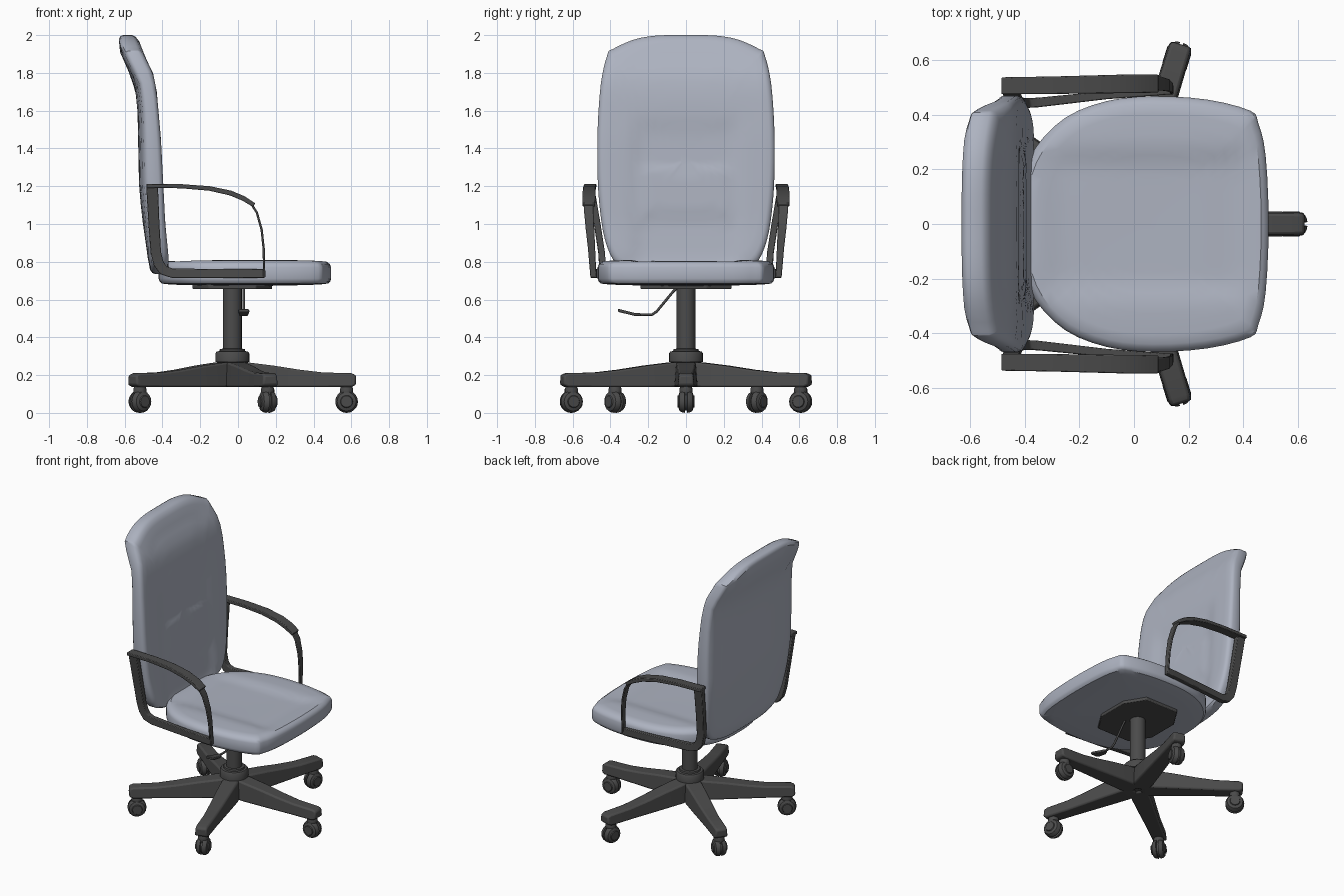
import bpy, bmesh
from math import cos, sin, pi, radians
from mathutils import Vector, Matrix

if "Cube" in bpy.data.objects:
    bpy.data.objects.remove(bpy.data.objects["Cube"])

DARK = bpy.data.materials.new("dark_plastic")
DARK.diffuse_color = (0.07, 0.07, 0.07, 1)
DARK.use_nodes = True
DARK.node_tree.nodes["Principled BSDF"].inputs["Base Color"].default_value = DARK.diffuse_color
CLOTH = bpy.data.materials.new("grey_blue_cloth")
CLOTH.diffuse_color = (0.42, 0.45, 0.53, 1)
CLOTH.use_nodes = True
CLOTH.node_tree.nodes["Principled BSDF"].inputs["Base Color"].default_value = CLOTH.diffuse_color


def loft(name, rings, mat, bevel=0.0):
    """Skin a list of equal-length closed rings and cap both ends."""
    bm = bmesh.new()
    vs = [[bm.verts.new(p) for p in r] for r in rings]
    n = len(vs[0])
    for a, b in zip(vs, vs[1:]):
        for i in range(n):
            j = (i + 1) % n
            bm.faces.new((a[i], a[j], b[j], b[i]))
    bm.faces.new(vs[0])
    bm.faces.new(vs[-1])
    bmesh.ops.recalc_face_normals(bm, faces=bm.faces)
    me = bpy.data.meshes.new(name)
    bm.to_mesh(me)
    bm.free()
    ob = bpy.data.objects.new(name, me)
    bpy.context.collection.objects.link(ob)
    me.materials.append(mat)
    if bevel:
        m = ob.modifiers.new("bevel", 'BEVEL')
        m.width, m.segments, m.limit_method = bevel, 2, 'ANGLE'
    return ob


def lathe(name, profile, matrix, mat=DARK, n=24):
    rings = [[matrix @ Vector((r * cos(2 * pi * i / n), r * sin(2 * pi * i / n), z))
              for i in range(n)] for r, z in profile]
    return loft(name, rings, mat)


def interp(table, t):
    if t <= table[0][0]:
        return table[0][1]
    for (a, va), (b, vb) in zip(table, table[1:]):
        if t <= b:
            return va + (vb - va) * (t - a) / (b - a)
    return table[-1][1]


def smooth_outline(half, steps=3):
    """Mirror a half outline and round it with a closed Catmull-Rom spline."""
    pts = [Vector(p) for p in half]
    pts += [Vector((-p.x, p.y)) for p in reversed(pts[1:-1])]
    n, out = len(pts), []
    for i in range(n):
        a, b, c, d = (pts[(i + k) % n] for k in (-1, 0, 1, 2))
        for s in range(steps):
            t = s / steps
            out.append(0.5 * (2 * b + (c - a) * t + (2 * a - 5 * b + 4 * c - d) * t * t
                              + (3 * b - a - 3 * c + d) * t ** 3))
    return out


def cushion(name, half, centre, place):
    inner = [0.06 + 0.08 * i for i in range(12)]
    rings = [(s, 0.0) for s in inner[::2]]
    rings += [(0.965, 0.03), (0.99, 0.12), (1, 0.25), (1, 0.75), (0.985, 0.9), (0.96, 0.97)]
    rings += [(s, 1.0) for s in reversed(inner)]
    out = smooth_outline(half)
    return loft(name, [[place(p.x * s, centre + (p.y - centre) * s, h, s) for p in out]
                       for s, h in rings], CLOTH)


def dip(u, edge=0.2, soft=0.1):
    t = min(max((abs(u) - edge) / soft, 0), 1)
    return 1 - t * t * (3 - 2 * t)


# seat cushion: outline in (y, x), dished between side bolsters
def place_seat(u, v, h, s):
    z = 0.672 + 0.01 * s * s + 0.118 * h
    if h == 1:
        z += 0.018 * (1 - s ** 4) - 0.016 * dip(u) * dip(v - 0.05, 0.3, 0.12)
    return (v, u, z)


cushion("seat", [(0, -0.42), (0.15, -0.41), (0.28, -0.36), (0.39, -0.25), (0.45, -0.1),
                 (0.468, 0.07), (0.455, 0.27), (0.415, 0.425), (0.37, 0.455), (0.25, 0.482),
                 (0, 0.493)], 0.04, place_seat)

# backrest: outline in (y, z), rear and front faces follow side profiles
REAR = [(0.73, -0.465), (1.05, -0.51), (1.2, -0.524), (1.6, -0.532), (1.74, -0.547),
        (1.85, -0.60), (1.93, -0.633), (2.0, -0.635)]
FRONT = [(0.73, -0.36), (0.85, -0.37), (1.0, -0.385), (1.2, -0.395), (1.45, -0.408),
         (1.7, -0.43), (1.8, -0.45), (1.88, -0.49), (2.0, -0.535)]


def place_back(u, v, h, s):
    r, f = interp(REAR, v), interp(FRONT, v)
    x = r + (f - r) * h + 0.03 * (abs(u) / 0.47) ** 3 * (1 - h)
    if h == 1:
        x -= 0.015 * dip(u, 0.22) * dip(v - 1.15, 0.3, 0.15)
        x += 0.01 * dip(u, 0.22, 0.04) * dip(v - 1.17, 0.11, 0.04)
    return (x, u, v)


cushion("backrest", [(0, 0.735), (0.2, 0.74), (0.32, 0.765), (0.385, 0.81), (0.43, 0.92),
                     (0.455, 1.07), (0.468, 1.25), (0.468, 1.5), (0.45, 1.75), (0.415, 1.9),
                     (0.39, 1.925), (0.28, 1.975), (0.16, 1.997), (0, 2.0)], 1.35, place_back)


# armrests: strips given as (x, y, z, width across, thickness)
def strip(name, pts, side):
    rings = []
    for i, (x, y, z, w, t) in enumerate(pts):
        a, b = pts[max(i - 1, 0)], pts[min(i + 1, len(pts) - 1)]
        d = Vector((b[0] - a[0], 0, b[2] - a[2])).normalized()
        nrm = Vector((-d.z, 0, d.x)) * t / 2
        c, wy = Vector((x, y * side, z)), Vector((0, w / 2, 0))
        rings.append([c + nrm + wy, c + nrm - wy, c - nrm - wy, c - nrm + wy])
    return loft(name, rings, DARK, 0.004)


POST = [(-0.455, 0.505, 1.205, 0.035, 0.062), (-0.445, 0.47, 1.0, 0.035, 0.058),
        (-0.435, 0.447, 0.85, 0.035, 0.055), (-0.42, 0.443, 0.79, 0.035, 0.055),
        (-0.395, 0.443, 0.755, 0.035, 0.053), (-0.35, 0.445, 0.74, 0.035, 0.05),
        (-0.1, 0.472, 0.738, 0.03, 0.046), (0.14, 0.49, 0.738, 0.03, 0.046)]
PAD = [(-0.485, 0.506, 1.202, 0.062, 0.022), (-0.3, 0.508, 1.2, 0.064, 0.022),
       (-0.15, 0.511, 1.188, 0.066, 0.024), (-0.04, 0.513, 1.164, 0.068, 0.026),
       (0.03, 0.514, 1.135, 0.068, 0.026), (0.085, 0.514, 1.1, 0.066, 0.022)]
STRUT = [(0.065, 0.515, 1.115, 0.052, 0.012), (0.1, 0.514, 1.06, 0.05, 0.012),
         (0.125, 0.508, 0.97, 0.045, 0.012), (0.136, 0.5, 0.87, 0.038, 0.012),
         (0.139, 0.49, 0.716, 0.032, 0.012)]
for side, tag in ((1, "left"), (-1, "right")):
    strip("arm_post_" + tag, POST, side)
    strip("arm_pad_" + tag, PAD, side)
    strip("arm_strut_" + tag, STRUT, side)

# mounting plate under the seat
loft("seat_plate", [[(-0.03 + a * 0.21, b * 0.24, z) for a, b in
                     ((1, .45), (.6, 1), (-.6, 1), (-1, .45), (-1, -.45), (-.6, -1), (.6, -1), (1, -.45))]
                    for z in (0.655, 0.685)], DARK, 0.005)

# gas column and hub
CX = -0.03
C = Matrix.Translation((CX, 0, 0))
lathe("column", [(0.05, 0.2), (0.05, 0.665)], C)
lathe("hub", [(0.05, 0.15), (0.07, 0.2), (0.07, 0.265), (0.09, 0.27), (0.09, 0.315),
              (0.083, 0.325), (0.068, 0.327), (0.066, 0.338), (0.05, 0.34)], C)

# five legs with twin-wheel casters
LEG = [(0.02, 0.058, 0.14, 0.272), (0.1, 0.062, 0.136, 0.265), (0.22, 0.058, 0.136, 0.25),
       (0.36, 0.052, 0.136, 0.228), (0.48, 0.047, 0.136, 0.214), (0.63, 0.045, 0.137, 0.21),
       (0.655, 0.042, 0.148, 0.2)]
WHEEL = [(0.015, -0.046), (0.03, -0.046), (0.033, -0.04), (0.05, -0.034), (0.058, -0.02),
         (0.06, -0.007), (0.048, -0.005)]
WHEEL += [(r, -t) for r, t in reversed(WHEEL)]
for k in range(5):
    a = 2 * pi * k / 5
    d = Vector((cos(a), sin(a) * 1.055, 0))
    s = Vector((-d.y, d.x, 0)).normalized()
    o, up = Vector((CX, 0, 0)), Vector((0, 0, 1))
    loft(f"leg_{k + 1}", [[o + d * r + s * w * i + up * z for i, z in
                           ((-1, lo), (1, lo), (0.85, hi), (-0.85, hi))]
                          for r, w, lo, hi in LEG], DARK, 0.01)
    p = o + d * 0.605
    axle = Matrix.Translation(p + up * 0.06) @ s.to_track_quat('Z', 'Y').to_matrix().to_4x4()
    lathe(f"caster_wheels_{k + 1}", WHEEL, axle, n=20)
    lathe(f"caster_stem_{k + 1}", [(0.025, 0.08), (0.035, 0.1), (0.035, 0.125), (0.028, 0.145)],
          Matrix.Translation(p), n=16)

# height lever with paddle
cu = bpy.data.curves.new("lever", 'CURVE')
cu.dimensions, cu.bevel_depth, cu.bevel_resolution = '3D', 0.007, 2
path = [(0.03, -0.04, 0.67), (0.03, -0.07, 0.64), (0.03, -0.155, 0.537), (0.03, -0.18, 0.52),
        (0.03, -0.26, 0.52), (0.03, -0.31, 0.53)]
sp = cu.splines.new('POLY')
sp.points.add(len(path) - 1)
for q, c in zip(sp.points, path):
    q.co = (*c, 1)
cu.materials.append(DARK)
bpy.context.collection.objects.link(bpy.data.objects.new("lever", cu))
loft("lever_paddle", [[(0.03 + w, y, z + t) for w, t in ((-hw, -.008), (hw, -.008), (hw, .008), (-hw, .008))]
                      for y, z, hw in ((-0.36, 0.543, 0.024), (-0.34, 0.538, 0.03), (-0.27, 0.521, 0.022),
                                       (-0.24, 0.52, 0.01))], DARK, 0.004)

# smooth shading with sharp edges kept
for ob in bpy.context.scene.objects:
    ob.select_set(ob.type == 'MESH')
    if ob.type == 'MESH':
        bpy.context.view_layer.objects.active = ob
bpy.ops.object.shade_smooth_by_angle(angle=radians(35))
